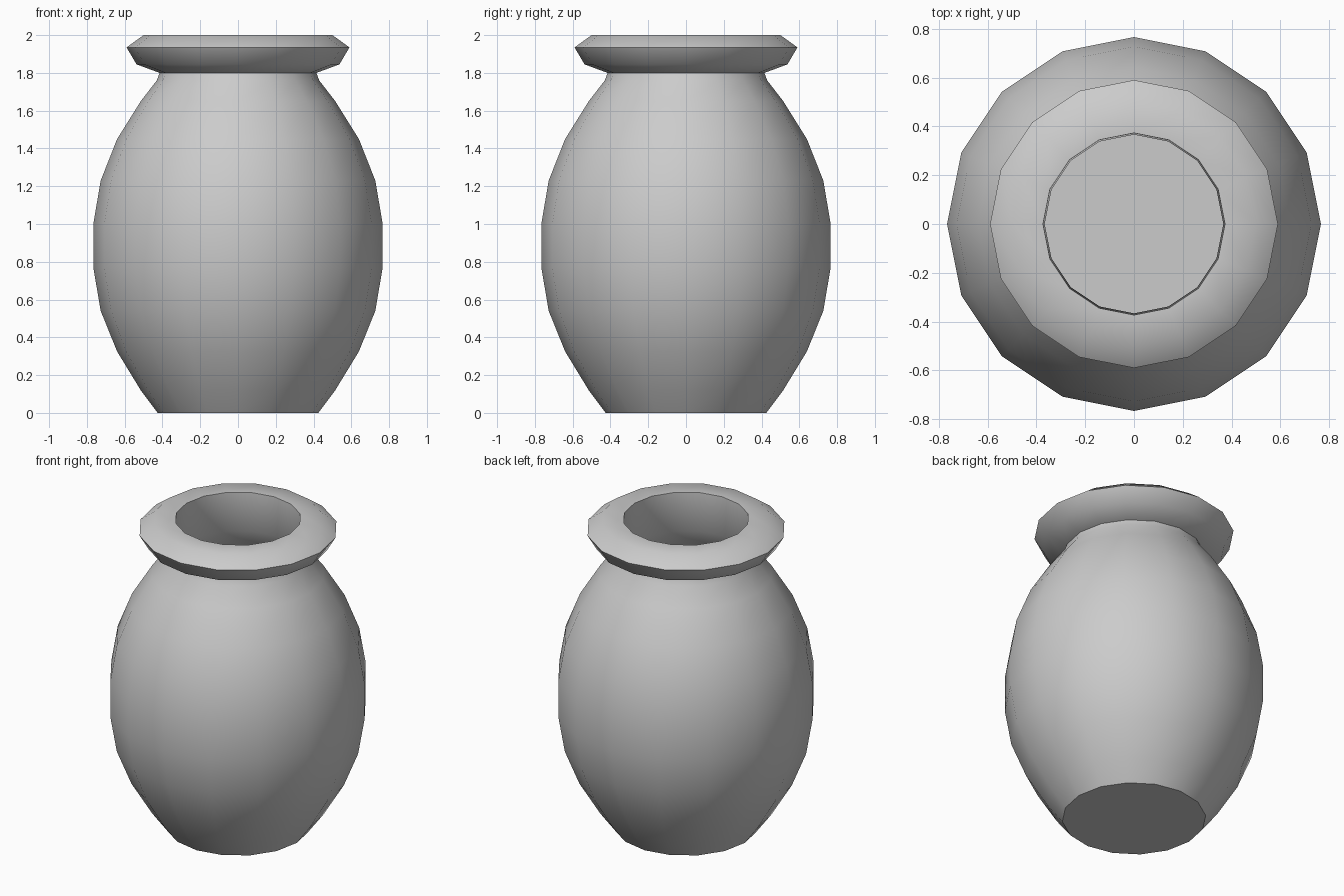
import bpy, bmesh, math

if "Cube" in bpy.data.objects:
    bpy.data.objects.remove(bpy.data.objects["Cube"])

SIDES = 16

# Profile as (radius, height), from base centre up the outside and down the inside
outer = [(0.425, 0), (0.515, 0.12), (0.64, 0.325), (0.727, 0.54), (0.766, 0.77),
         (0.766, 1.0), (0.727, 1.23), (0.64, 1.45), (0.515, 1.65), (0.43, 1.76), (0.415, 1.80)]
rim = [(0.537, 1.845), (0.59, 1.935), (0.5, 2.0), (0.373, 2.0)]
inner = [(0.366, 1.75), (0.475, 1.61), (0.59, 1.425), (0.677, 1.215), (0.715, 0.99),
         (0.715, 0.78), (0.677, 0.555), (0.59, 0.345), (0.475, 0.15), (0.41, 0.05)]


def lathe(name, profile):
    bm = bmesh.new()
    rings = []
    for r, z in profile:
        rings.append([bm.verts.new((r * math.cos(2 * math.pi * i / SIDES),
                                    r * math.sin(2 * math.pi * i / SIDES), z))
                      for i in range(SIDES)])
    for a, b in zip(rings, rings[1:]):
        for i in range(SIDES):
            j = (i + 1) % SIDES
            bm.faces.new((a[i], a[j], b[j], b[i]))
    # Underside and inside floor
    bm.faces.new(rings[0][::-1])
    bm.faces.new(rings[-1])
    mesh = bpy.data.meshes.new(name)
    bm.to_mesh(mesh)
    bm.free()
    obj = bpy.data.objects.new(name, mesh)
    bpy.context.collection.objects.link(obj)
    return obj


# Hollow vase with flared lip
vase = lathe("vase", outer + rim + inner)
bpy.context.view_layer.objects.active = vase
vase.select_set(True)
bpy.ops.object.shade_smooth_by_angle(angle=math.radians(45))
